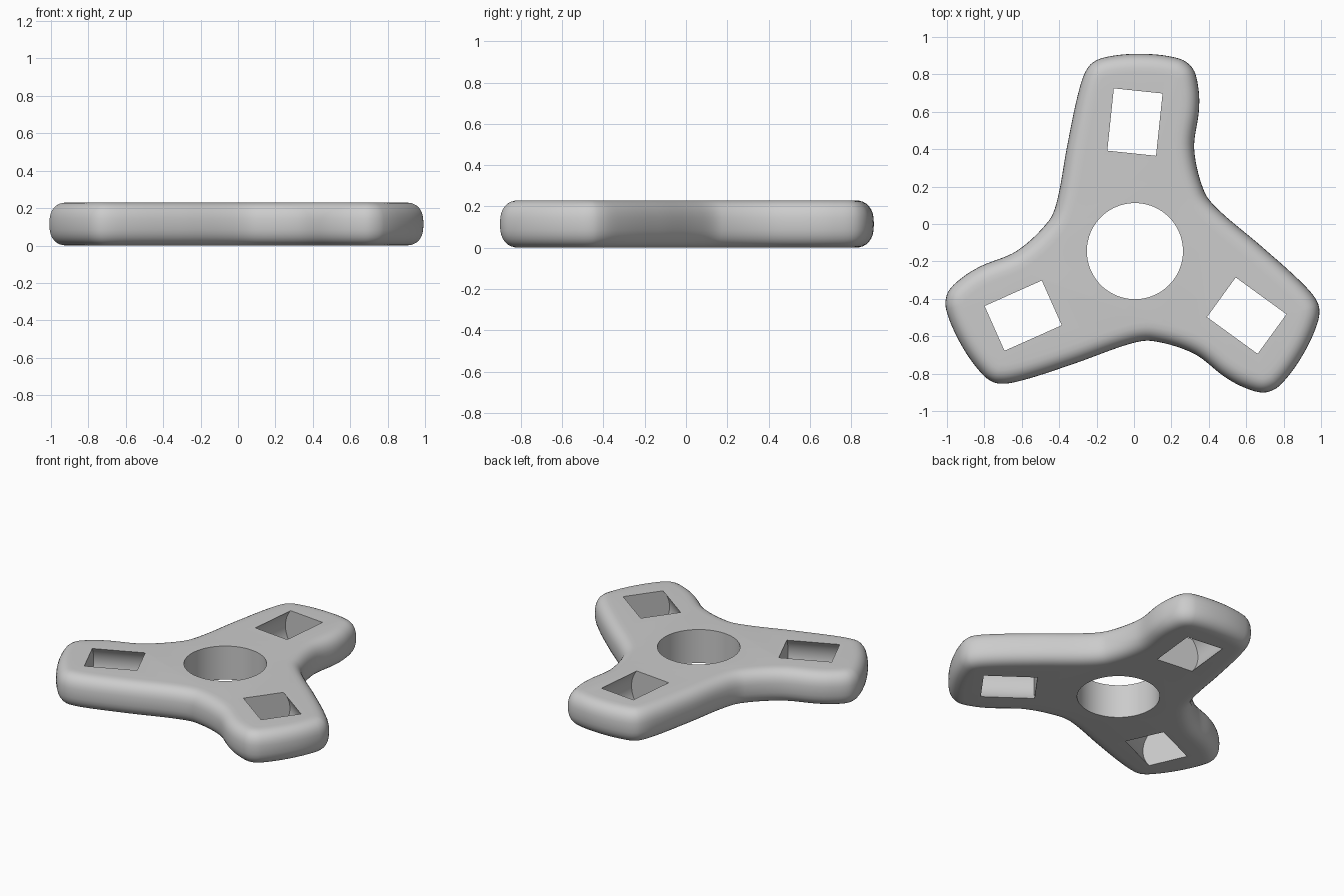
import bpy, bmesh, math
from mathutils import Vector, Matrix
from mathutils.geometry import interpolate_bezier

if "Cube" in bpy.data.objects:
    bpy.data.objects.remove(bpy.data.objects["Cube"], do_unlink=True)

HEIGHT = 0.23
HALF = HEIGHT / 2
ROUND = 0.1                       # horizontal depth of the rounded rim
CENTRE = Vector((0.005, -0.145, 0))

grey = bpy.data.materials.new("plain grey")
grey.use_nodes = True
colour = (0.6, 0.6, 0.6, 1)
grey.diffuse_color = colour
grey.node_tree.nodes["Principled BSDF"].inputs["Base Color"].default_value = colour


def turn(i):
    return Matrix.Rotation(math.radians(120 * i), 4, "Z")


def new_object(name, bm):
    mesh = bpy.data.meshes.new(name)
    bmesh.ops.recalc_face_normals(bm, faces=bm.faces)
    bm.to_mesh(mesh)
    bm.free()
    mesh.materials.append(grey)
    obj = bpy.data.objects.new(name, mesh)
    bpy.context.collection.objects.link(obj)
    return obj


# Outline of one arm, repeated three times around the hub
arm = [(.37, .32), (.317, .545), (.342, .75), (.34, .865), (.31, .975), (.235, 1.03),
       (.03, 1.055), (-.165, 1.035), (-.245, .99), (-.295, .875), (-.36, .575), (-.415, .275)]
knots = [turn(i) @ Vector((x, y, 0)) for i in range(3) for x, y in arm]
count = len(knots)


def tangent(i):
    a, b, c = knots[i - 1], knots[i], knots[(i + 1) % count]
    return (c - a) / ((b - a).length + (c - b).length)


outline = []
for i in range(count):
    a, b = knots[i], knots[(i + 1) % count]
    reach = (b - a).length / 3
    outline += interpolate_bezier(a, a + tangent(i) * reach,
                                  b - tangent((i + 1) % count) * reach, b, 8)[:-1]

# Inward normals, lightly averaged so the rim stays even at the corners
total = len(outline)
inward = []
for i in range(total):
    along = outline[(i + 3) % total] - outline[i - 3]
    inward.append(Vector((-along.y, along.x, 0)).normalized())

# Body: outline rings stacked along a rounded rim section, with flat caps
bm = bmesh.new()
rings = []
STEPS = 16
for s in range(STEPS + 1):
    t = math.pi * (s / STEPS - 0.5)
    inset = ROUND * (1 - abs(math.cos(t)) ** 0.8)
    z = HALF + HALF * math.copysign(abs(math.sin(t)) ** 0.8, t)
    rings.append([bm.verts.new(CENTRE + p + n * inset + Vector((0, 0, z)))
                  for p, n in zip(outline, inward)])
for low, high in zip(rings, rings[1:]):
    for i in range(total):
        j = (i + 1) % total
        bm.faces.new((low[i], low[j], high[j], high[i]))
bm.faces.new(rings[0])
bm.faces.new(rings[-1])
body = new_object("spinner_body", bm)


# Cutters: upright bearing hole and a lying cylinder pocket in each arm
def cylinder(name, radius, depth, matrix):
    cutter_bm = bmesh.new()
    bmesh.ops.create_cone(cutter_bm, cap_ends=True, segments=96, radius1=radius,
                          radius2=radius, depth=depth, matrix=matrix)
    return new_object(name, cutter_bm)


mid = Matrix.Translation(CENTRE + Vector((0, 0, HALF)))
cutters = [cylinder("bearing_hole_cutter", 0.257, 1, mid)]
pocket_radius = math.hypot(HALF, 0.131)      # opens 0.262 wide on both faces
for i in range(3):
    place = (mid @ turn(i) @ Matrix.Translation((0, 0.69, 0))
             @ Matrix.Rotation(math.radians(-6), 4, "Z")
             @ Matrix.Rotation(math.pi / 2, 4, "X"))
    cutters.append(cylinder("pocket_cutter", pocket_radius, 0.335, place))

bpy.context.view_layer.objects.active = body
for cutter in cutters:
    cut = body.modifiers.new("cut", "BOOLEAN")
    cut.operation = "DIFFERENCE"
    cut.solver = "EXACT"
    cut.object = cutter
    bpy.ops.object.modifier_apply(modifier=cut.name)
    bpy.data.objects.remove(cutter, do_unlink=True)

bpy.ops.object.select_all(action="DESELECT")
body.select_set(True)
bpy.ops.object.shade_smooth_by_angle(angle=math.radians(30))
